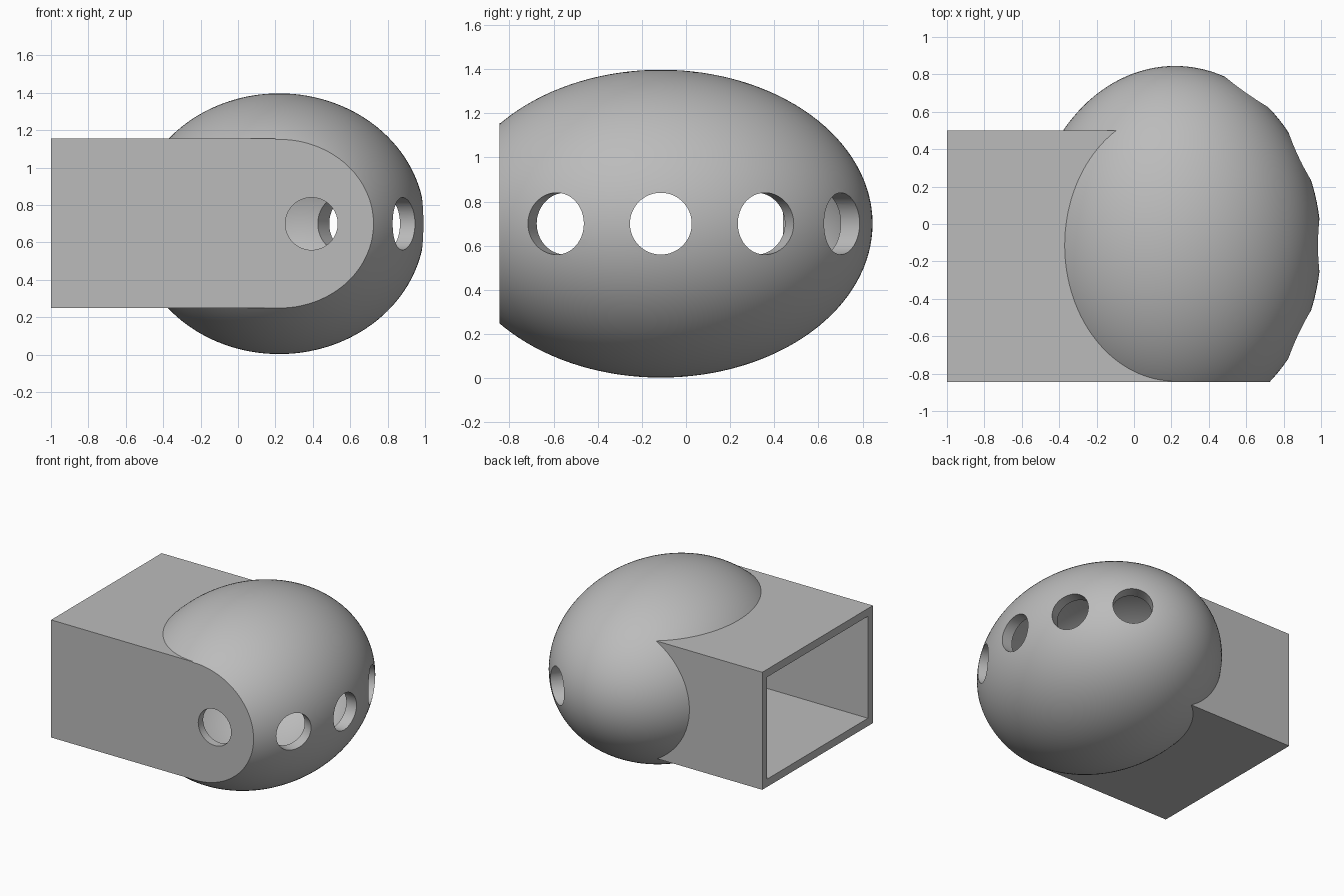
import bpy
import math

if "Cube" in bpy.data.objects:
    bpy.data.objects.remove(bpy.data.objects["Cube"], do_unlink=True)

CENTRE = (0.22, -0.114, 0.7)
RADII = (0.78, 0.959, 0.697)
FRONT_Y, BACK_Y = -0.845, 0.5
BOTTOM, TOP = 0.25, 1.155
WALL = 0.06
HOLE_RADIUS = 0.14

grey = bpy.data.materials.new("plain grey")
grey.use_nodes = True
grey.diffuse_color = (0.5, 0.5, 0.5, 1)
grey.node_tree.nodes["Principled BSDF"].inputs["Base Color"].default_value = (0.5, 0.5, 0.5, 1)


def apply_transform(obj, name):
    bpy.ops.object.transform_apply(location=True, rotation=True, scale=True)
    obj.name = name
    obj.data.materials.append(grey)
    return obj


def box(name, low, high):
    mid = [(a + b) / 2 for a, b in zip(low, high)]
    bpy.ops.mesh.primitive_cube_add(size=1, location=mid)
    obj = bpy.context.object
    obj.scale = [b - a for a, b in zip(low, high)]
    return apply_transform(obj, name)


def ellipsoid(name, factor):
    bpy.ops.mesh.primitive_uv_sphere_add(segments=128, ring_count=64, radius=1, location=CENTRE)
    obj = bpy.context.object
    obj.scale = [r * factor for r in RADII]
    return apply_transform(obj, name)


def drill(name, x, y, angle):
    """Horizontal cylinder whose axis is turned by angle from +x."""
    bpy.ops.mesh.primitive_cylinder_add(vertices=64, radius=HOLE_RADIUS, depth=0.5,
                                        location=(x, y, CENTRE[2]),
                                        rotation=(0, math.pi / 2, angle))
    return apply_transform(bpy.context.object, name)


def combine(target, tool, operation):
    mod = target.modifiers.new(operation.lower(), "BOOLEAN")
    mod.operation, mod.solver, mod.object = operation, "EXACT", tool
    bpy.context.view_layer.objects.active = target
    bpy.ops.object.modifier_apply(modifier=mod.name)
    bpy.data.objects.remove(tool, do_unlink=True)


def dome_with_duct(name, factor, wall, start_x):
    """Ellipsoid joined to a box and sliced flat at the front."""
    solid = ellipsoid(name, factor)
    duct = box("duct", (start_x, -0.95, BOTTOM + wall), (CENTRE[0] - 0.02, BACK_Y - wall, TOP - wall))
    combine(solid, duct, "UNION")
    trim = box("front_trim", (-2, -2, -1), (2, FRONT_Y + wall, 3))
    combine(solid, trim, "DIFFERENCE")
    return solid


# Hollow shell, open at the duct end
shell = dome_with_duct("hollow_dome_and_duct", 1.0, 0.0, -1.0)
cavity = dome_with_duct("cavity", 0.89, WALL, -1.2)
combine(shell, cavity, "DIFFERENCE")

# Round holes square to the curved side
for degrees in (-30, 0, 30, 60):
    t = math.radians(degrees)
    x = CENTRE[0] + RADII[0] * math.cos(t)
    y = CENTRE[1] + RADII[1] * math.sin(t)
    normal = math.atan2(math.sin(t) / RADII[1], math.cos(t) / RADII[0])
    combine(shell, drill("side_drill", x, y, normal), "DIFFERENCE")

# Round hole through the flat front
combine(shell, drill("front_drill", 0.393, FRONT_Y, math.pi / 2), "DIFFERENCE")

# One material, smooth dome with crisp edges
shell.data.materials.clear()
shell.data.materials.append(grey)
bpy.ops.object.select_all(action="DESELECT")
shell.select_set(True)
bpy.context.view_layer.objects.active = shell
bpy.ops.object.shade_smooth_by_angle(angle=math.radians(25))
